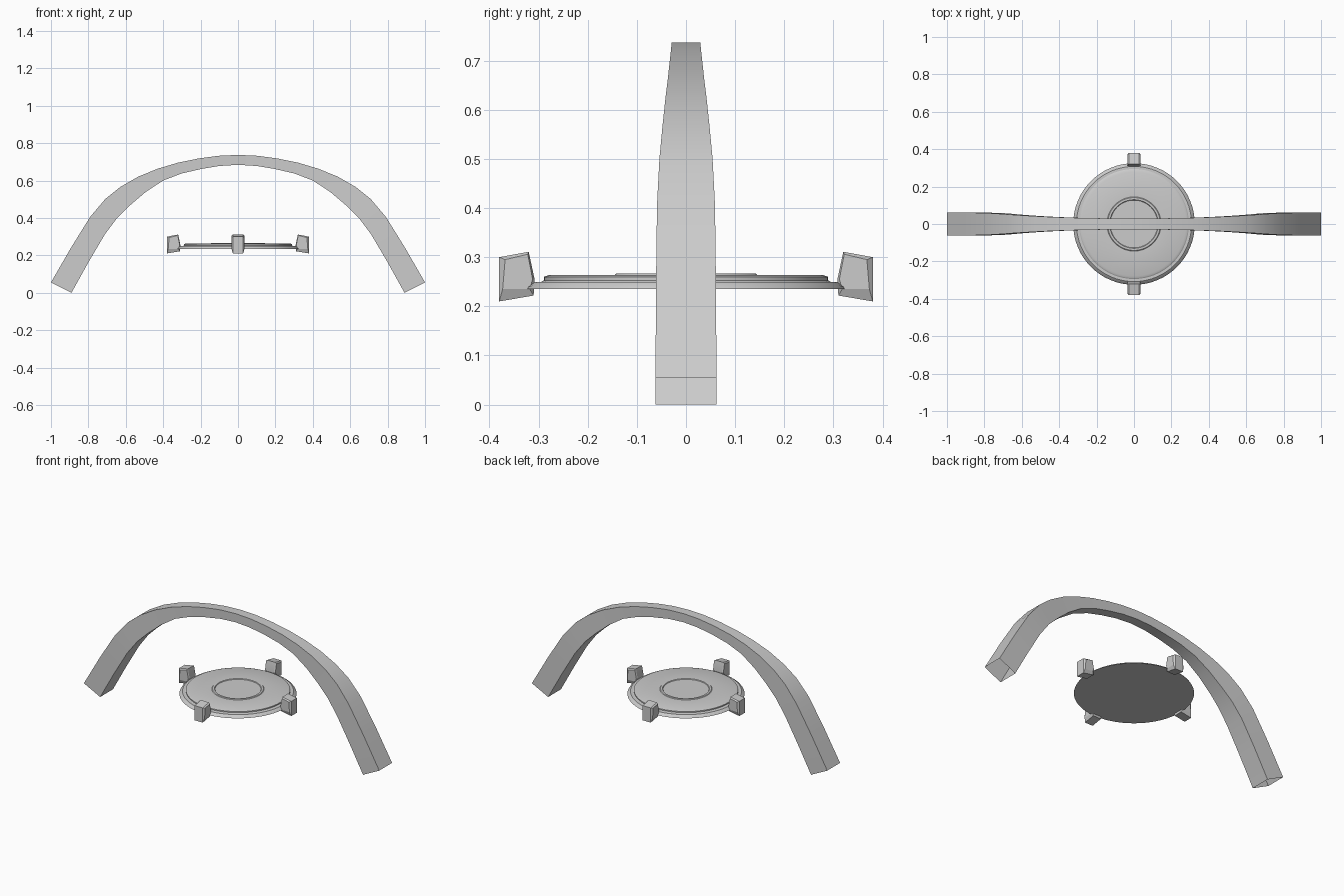
import bpy, bmesh, math
from mathutils import Vector, Matrix

cube = bpy.data.objects.get("Cube")
if cube:
    bpy.data.objects.remove(cube)

GREY = (0.6, 0.6, 0.6, 1)
grey = bpy.data.materials.new("light grey")
grey.use_nodes = True
grey.diffuse_color = GREY
grey.node_tree.nodes["Principled BSDF"].inputs["Base Color"].default_value = GREY


def finish(name, bm, angle):
    bmesh.ops.recalc_face_normals(bm, faces=bm.faces)
    mesh = bpy.data.meshes.new(name)
    bm.to_mesh(mesh)
    bm.free()
    mesh.materials.append(grey)
    ob = bpy.data.objects.new(name, mesh)
    bpy.context.collection.objects.link(ob)
    bpy.ops.object.select_all(action="DESELECT")
    ob.select_set(True)
    bpy.context.view_layer.objects.active = ob
    bpy.ops.object.shade_smooth_by_angle(angle=math.radians(angle))
    return ob


def loft(bm, rings):
    """Skin closed rings of equal length."""
    loops = [[bm.verts.new(p) for p in ring] for ring in rings]
    for a, b in zip(loops, loops[1:]):
        for i in range(len(a)):
            j = (i + 1) % len(a)
            bm.faces.new((a[i], a[j], b[j], b[i]))
    return loops


def smooth_path(points, steps):
    """Catmull-Rom interpolation through the stations."""
    pts = [Vector(p) for p in points]
    pts = [pts[0] * 2 - pts[1]] + pts + [pts[-1] * 2 - pts[-2]]
    out = []
    for a, b, c, d in zip(pts, pts[1:], pts[2:], pts[3:]):
        for s in range(steps):
            t = s / steps
            out.append(0.5 * (2 * b + (c - a) * t + (2 * a - 5 * b + 4 * c - d) * t**2
                              + (3 * b - a - 3 * c + d) * t**3))
    return out + [pts[-2]]


# Arch: open-ended square tube, narrow at the crown.
# Stations: outer x, outer z, inner x, inner z, half width
half = [
    (1.0, 0.055, 0.89, 0.0, 0.062),
    (0.79, 0.406, 0.71, 0.315, 0.059),
    (0.63, 0.565, 0.58, 0.465, 0.048),
    (0.43, 0.663, 0.40, 0.60, 0.037),
    (0.21, 0.718, 0.20, 0.661, 0.031),
]
mirrored = [(-a, b, -c, d, w) for a, b, c, d, w in reversed(half)]
stations = half + [(0, 0.737, 0, 0.684, 0.029)] + mirrored
bm = bmesh.new()
loft(bm, [[(a, -w, b), (a, w, b), (c, w, d), (c, -w, d)]
          for a, b, c, d, w in smooth_path(stations, 2)])
finish("arch", bm, 30)

# Round plate with stepped rim and a raised centre ring
profile = [
    (0.325, 0.235), (0.322, 0.24), (0.308, 0.25), (0.294, 0.25), (0.289, 0.253),
    (0.289, 0.26), (0.278, 0.264), (0.145, 0.264), (0.141, 0.267),
    (0.13, 0.267), (0.127, 0.263),
]
SIDES = 64
turns = [math.tau * i / SIDES for i in range(SIDES)]
bm = bmesh.new()
loops = loft(bm, [[(r * math.cos(t), r * math.sin(t), z) for t in turns] for r, z in profile])
bm.faces.new(loops[0])
bm.faces.new(loops[-1])
finish("plate", bm, 30)

# Four chamfered clamps around the rim
body = [(0.32, 0.311), (0.38, 0.30), (0.38, 0.21), (0.31, 0.222), (0.308, 0.255)]
cheek = [(0.322, 0.306), (0.368, 0.295), (0.373, 0.235), (0.318, 0.235), (0.312, 0.255)]
for i, side in enumerate(("left", "back", "right", "front")):
    bm = bmesh.new()
    loops = loft(bm, [[(r, y, z) for r, z in outline] for outline, y in
                      ((cheek, -0.035), (body, -0.027), (body, 0.027), (cheek, 0.035))])
    bm.faces.new(loops[0])
    bm.faces.new(loops[-1])
    bmesh.ops.rotate(bm, verts=bm.verts, matrix=Matrix.Rotation(i * math.pi / 2, 3, "Z"))
    finish("clamp_" + side, bm, 20)
